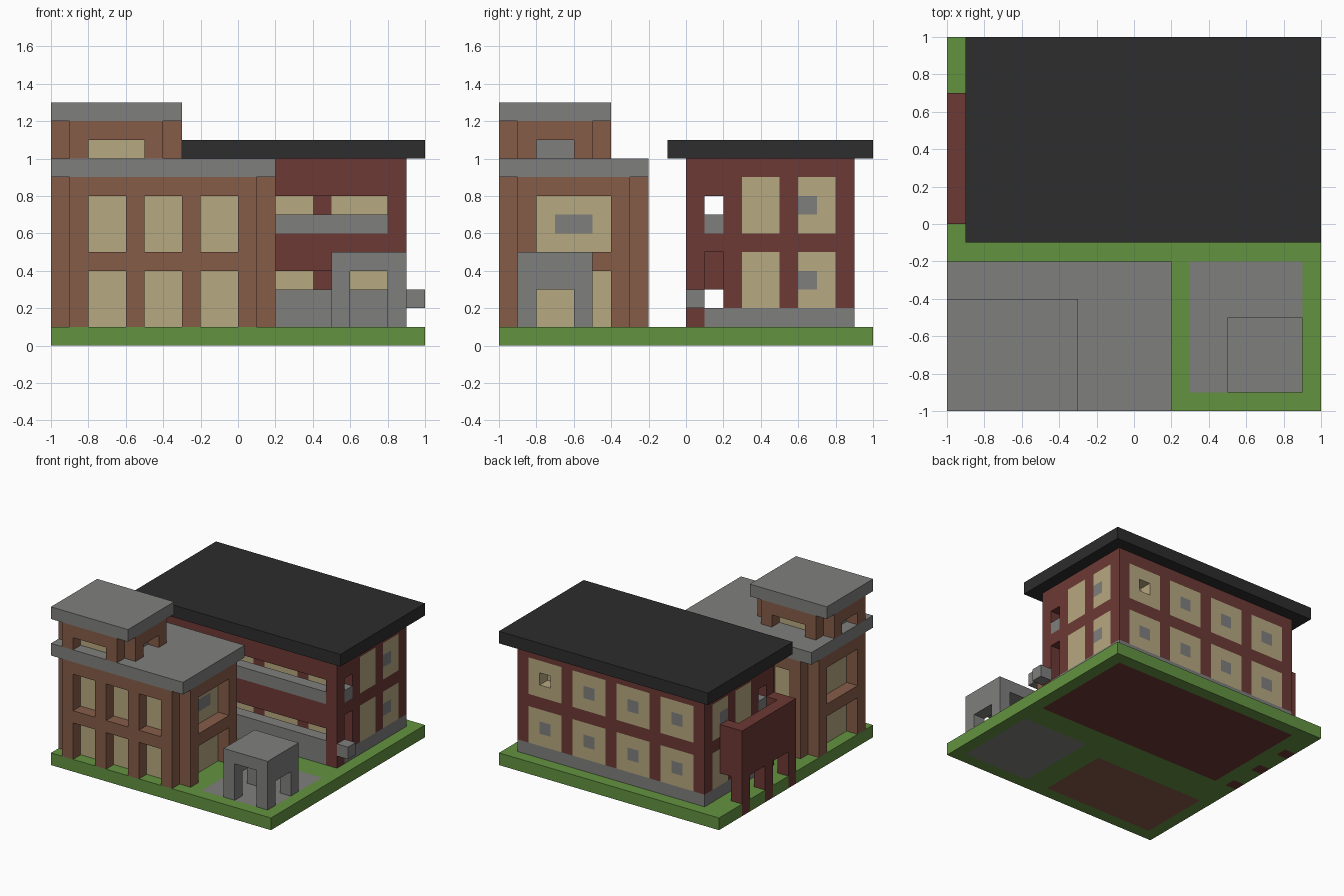
import bpy, bmesh
from itertools import product
from mathutils import Vector

cube = bpy.data.objects.get("Cube")
if cube:
    bpy.data.objects.remove(cube, do_unlink=True)

UNIT = 0.1  # edge length of one building block


def material(name, r, g, b):
    m = bpy.data.materials.new(name)
    m.use_nodes = True
    m.diffuse_color = (r, g, b, 1)
    m.node_tree.nodes["Principled BSDF"].inputs["Base Color"].default_value = (r, g, b, 1)
    return m


GRASS = material("grass green", .125, .29, .052)
STONE = material("stone grey", .212, .212, .208)
SLATE = material("slate black", .026, .026, .026)
RED = material("dark red brick", .15, .041, .035)
BROWN = material("light brown brick", .24, .107, .066)
GLASS = material("warm window", .47, .392, .216)
PALETTE = [GRASS, STONE, SLATE, RED, BROWN, GLASS]


class Blocks:
    """A part made of unit blocks: fill boxes, carve boxes, then skin the outside."""

    def __init__(self, name):
        self.name, self.cells = name, {}

    def fill(self, mat, x, y, z):
        for cell in product(range(*x), range(*y), range(*z)):
            self.cells[cell] = mat
        return self

    def carve(self, x, y, z):
        for cell in product(range(*x), range(*y), range(*z)):
            self.cells.pop(cell, None)
        return self

    def build(self):
        bm, verts = bmesh.new(), {}

        def corner(p):
            key = tuple(p)
            if key not in verts:
                verts[key] = bm.verts.new([c * UNIT for c in p])
            return verts[key]

        for cell, mat in self.cells.items():
            for axis, side in product(range(3), (0, 1)):
                beside = list(cell)
                beside[axis] += 2 * side - 1
                if tuple(beside) in self.cells:
                    continue
                u, v = (axis + 1) % 3, (axis + 2) % 3
                ring = []
                for du, dv in ((0, 0), (1, 0), (1, 1), (0, 1)):
                    p = list(cell)
                    p[axis] += side
                    p[u] += du
                    p[v] += dv
                    ring.append(corner(p))
                face = bm.faces.new(ring if side else ring[::-1])
                face.material_index = PALETTE.index(mat)
        # Merge flat neighbours of one colour
        bmesh.ops.dissolve_limit(bm, angle_limit=.01, verts=bm.verts[:],
                                 edges=bm.edges[:], delimit={'MATERIAL'})
        mesh = bpy.data.meshes.new(self.name)
        bm.to_mesh(mesh)
        bm.free()
        for m in PALETTE:
            mesh.materials.append(m)
        bpy.context.collection.objects.link(bpy.data.objects.new(self.name, mesh))


# Lawn with paving and the foundations showing underneath
lawn = Blocks("lawn").fill(GRASS, (-10, 10), (-10, 10), (0, 1))
lawn.fill(RED, (-8, 9), (0, 9), (0, 1)).fill(BROWN, (-9, 1), (-9, -3), (0, 1))
lawn.fill(STONE, (3, 9), (-9, -2), (0, 1))
for y in (0, 3, 6):
    lawn.fill(RED, (-10, -9), (y, y + 1), (0, 1))
lawn.build()

# Front building: notched corners, deep windows on all sides
front = Blocks("front_building_walls")
front.fill(BROWN, (-9, 1), (-10, -2), (1, 9)).fill(BROWN, (-10, 2), (-9, -3), (1, 9))
for z in ((1, 4), (5, 8)):
    for x in (-8, -5, -2):
        span = (x, x + 2)
        front.carve(span, (-10, -9), z).fill(GLASS, span, (-9, -8), z)
        front.carve(span, (-3, -2), z).fill(GLASS, span, (-4, -3), z)
    front.carve((1, 2), (-8, -4), z).fill(GLASS, (0, 1), (-8, -4), z)
    front.carve((-10, -9), (-8, -4), z).fill(GLASS, (-9, -8), (-8, -4), z)
front.fill(STONE, (0, 1), (-7, -5), (6, 7))
front.build()
Blocks("front_building_roof").fill(STONE, (-10, 2), (-10, -2), (9, 10)).build()

# Roof tower with low windows
tower = Blocks("tower_walls")
tower.fill(BROWN, (-9, -4), (-10, -4), (10, 12)).fill(BROWN, (-10, -3), (-9, -5), (10, 12))
low = (10, 11)
tower.carve((-8, -5), (-10, -9), low).fill(GLASS, (-8, -5), (-9, -8), low)
tower.carve((-8, -5), (-5, -4), low).fill(GLASS, (-8, -5), (-6, -5), low)
tower.carve((-4, -3), (-8, -6), low).fill(STONE, (-5, -4), (-8, -6), low)
tower.carve((-10, -9), (-8, -6), low).fill(STONE, (-9, -8), (-8, -6), low)
tower.build()
Blocks("tower_roof").fill(STONE, (-10, -3), (-10, -4), (12, 13)).build()

# Rear building: flush windows with grey centres
rear = Blocks("rear_building_walls")
rear.fill(RED, (-8, 9), (0, 9), (1, 10)).fill(STONE, (-8, 9), (1, 9), (1, 2))
for z in (2, 6):
    rows, mid = (z, z + 3), (z + 1, z + 2)
    for end in (-8, 8):
        for y in (3, 6):
            rear.fill(GLASS, (end, end + 1), (y, y + 2), rows)
        rear.fill(STONE, (end, end + 1), (6, 7), mid)
    for x in (-7, -3, 1, 5):
        rear.fill(GLASS, (x, x + 3), (8, 9), rows)
        rear.fill(GLASS, (x, x + 3), (2, 3), rows)
        rear.fill(STONE, (x + 1, x + 2), (8, 9), mid)
    # Gallery corridor and its long front opening
    rear.carve((-8, 9), (1, 2), rows)
    rear.carve((-7, 8), (0, 1), (z + 1, z + 2))
# One open window at the back
rear.fill(GLASS, (6, 7), (7, 8), (7, 8)).carve((6, 7), (8, 9), (7, 8))
# Gallery railings and end lintels
rear.fill(STONE, (-7, 8), (0, 1), (1, 3)).carve((-7, 8), (0, 1), (3, 4))
rear.fill(STONE, (-7, 8), (0, 1), (6, 7))
for end in (-8, 8):
    rear.fill(RED, (end, end + 1), (1, 2), (8, 9))
    rear.fill(STONE, (end, end + 1), (1, 2), (6, 7))
rear.build()
Blocks("rear_building_roof").fill(SLATE, (-9, 10), (-1, 10), (10, 11)).build()
Blocks("side_door_ledge").fill(STONE, (9, 10), (0, 1), (2, 3)).build()

# Side porch: arcade on legs with a balcony on top
porch = Blocks("side_porch").fill(RED, (-10, -8), (0, 7), (1, 7))
porch.carve((-9, -8), (1, 6), (1, 5)).carve((-9, -8), (1, 6), (6, 7))
porch.carve((-9, -8), (0, 7), (1, 3))
for y in (1, 4):
    porch.carve((-10, -9), (y, y + 2), (1, 3))
porch.build()

# Courtyard pavilion on four legs
pavilion = Blocks("courtyard_pavilion").fill(STONE, (5, 9), (-9, -5), (1, 5))
pavilion.carve((6, 8), (-9, -5), (1, 4)).carve((5, 9), (-8, -6), (1, 3))
pavilion.build()
